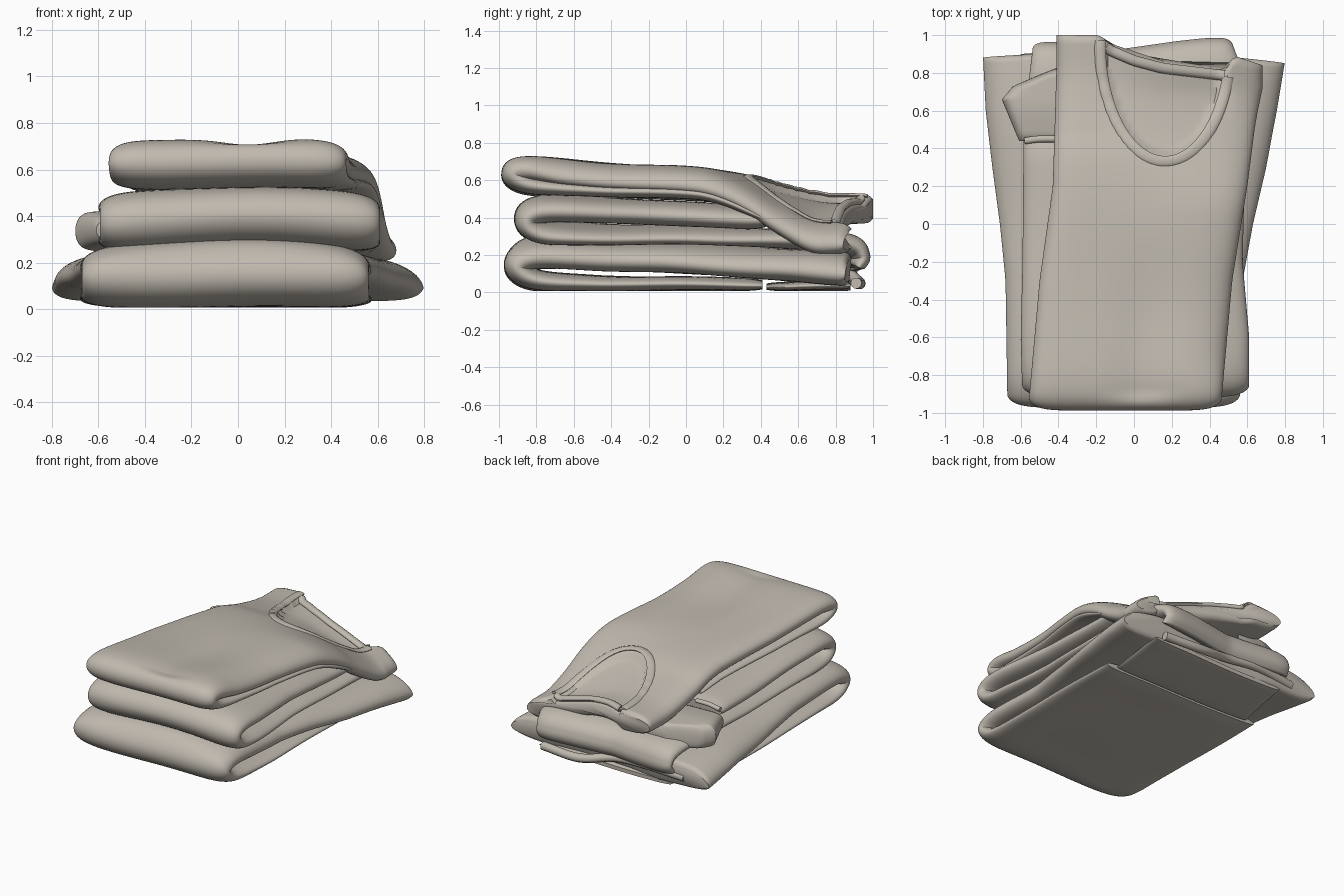
import bpy, bmesh, math
from mathutils import Vector
from mathutils.bvhtree import BVHTree

cube = bpy.data.objects.get("Cube")
if cube:
    bpy.data.objects.remove(cube)

fabric = bpy.data.materials.new("warm_grey_cotton")
fabric.use_nodes = True
COLOUR = (0.53, 0.49, 0.43, 1)
fabric.diffuse_color = COLOUR
fabric.node_tree.nodes["Principled BSDF"].inputs["Base Color"].default_value = COLOUR


def smooth(t):
    t = min(1, max(0, t))
    return t * t * (3 - 2 * t)


def lookup(table, key):
    """Interpolate rows of (key, value, ...) and return the values."""
    if key <= table[0][0]:
        return table[0][1:]
    for a, b in zip(table, table[1:]):
        if key <= b[0]:
            t = (key - a[0]) / (b[0] - a[0])
            return [p + (q - p) * t for p, q in zip(a[1:], b[1:])]
    return table[-1][1:]


def spline(points, steps):
    """Catmull-Rom curve through the points."""
    p = [Vector(q) for q in points]
    p = [2 * p[0] - p[1]] + p + [2 * p[-1] - p[-2]]
    out = []
    for a, b, c, d in zip(p, p[1:], p[2:], p[3:]):
        for i in range(steps):
            t = i / steps
            out.append(0.5 * (2 * b + (c - a) * t + (2 * a - 5 * b + 4 * c - d) * t ** 2
                              + (3 * b - 3 * c + d - a) * t ** 3))
    return out + [p[-2]]


def skin(name, rings):
    """Join closed rings of points into a capped, smooth solid."""
    bm = bmesh.new()
    loops = [[bm.verts.new(v) for v in ring] for ring in rings]
    n = len(loops[0])
    for a, b in zip(loops, loops[1:]):
        for i in range(n):
            j = (i + 1) % n
            bm.faces.new((a[i], a[j], b[j], b[i]))
    bm.faces.new(loops[0])
    bm.faces.new(loops[-1])
    bmesh.ops.recalc_face_normals(bm, faces=bm.faces)
    mesh = bpy.data.meshes.new(name)
    bm.to_mesh(mesh)
    tree = BVHTree.FromBMesh(bm)
    bm.free()
    obj = bpy.data.objects.new(name, mesh)
    bpy.context.collection.objects.link(obj)
    mesh.materials.append(fabric)
    bpy.ops.object.select_all(action='DESELECT')
    obj.select_set(True)
    bpy.context.view_layer.objects.active = obj
    bpy.ops.object.shade_smooth_by_angle(angle=math.radians(50))
    return tree


COLS = 48
SPAN = [math.sin(math.pi / 2 * (2 * i / COLS - 1)) for i in range(COLS + 1)]


def folded(name, spine, edges, back=None, warp=None, steps=9, narrow_below=None):
    """Padded cloth along a (y, z, half thickness) spine, between side edges."""
    path = spline(spine, steps)
    front = min(range(len(path)), key=lambda i: path[i].x)
    y_max = max(p.x for p in path)
    rings = []
    for i, p in enumerate(path):
        t = path[min(i + 1, len(path) - 1)] - path[max(i - 1, 0)]
        n = Vector((-t.y, t.x)).normalized()
        upper = i > front or front == 0
        y_edge = p.x if upper or narrow_below is None else min(p.x, narrow_below)
        xl, xr = lookup(edges, y_edge)
        # soften the very ends of the cloth
        end = min(i, len(path) - 1 - i)
        h = p.z * (0.7, 0.92, 1)[min(end, 2)]
        ring = []
        for side in (1, -1):
            for s in (SPAN if side > 0 else SPAN[-2:0:-1]):
                x = (xl + xr) / 2 + s * (xr - xl) / 2
                off = side * h * math.sqrt(max(0, 1 - abs(s) ** 8))
                y, z = p.x + n.x * off, p.y + n.y * off
                if back:
                    y += smooth((p.x - 0.45) / (y_max - 0.45)) * (lookup(back, x)[0] - y_max)
                z += 0.006 * math.sin(5 * x + 3 * y) * math.cos(4 * y - 2 * x)
                if warp:
                    z += warp(x, y, s, side, upper)
                ring.append((x, y, max(z, 0.008)))
        rings.append(ring)
    return skin(name, rings)


def band(name, points, width, height):
    """Flat ribbed strip that follows a line of points."""
    rings = []
    for i, p in enumerate(points):
        t = points[min(i + 1, len(points) - 1)] - points[max(i - 1, 0)]
        across = Vector((t.y, -t.x, 0)).normalized()
        ring = []
        for k in range(10):
            a = math.tau * k / 10
            ring.append(p + across * width * math.cos(a) + Vector((0, 0, height * math.sin(a))))
        rings.append(ring)
    skin(name, rings)


def drape(tree, points, lift):
    """Drop points in plan onto a surface."""
    out = []
    for x, y in points:
        hit = tree.ray_cast(Vector((x, y, 2)), Vector((0, 0, -1)))[0]
        if hit:
            out.append(hit + Vector((0, 0, lift)))
    return out


# Bottom shirt: short lower panel, wide upper panel with drooping sleeves
def bottom_warp(x, y, s, side, upper):
    if not upper:
        return 0
    arch = 0.018 * (1 - 2 * s * s) * smooth((0.6 - y) / 0.5) * smooth((y + 0.97) / 0.1)
    return arch - 0.025 * smooth((y + 0.3) / 1.1) * s ** 8


folded("bottom_shirt",
       [(0.41, 0.04, 0.032), (0, 0.045, 0.037), (-0.5, 0.05, 0.042), (-0.8, 0.065, 0.055),
        (-0.9, 0.14, 0.074), (-0.8, 0.202, 0.078), (-0.4, 0.192, 0.078), (0, 0.177, 0.078),
        (0.5, 0.15, 0.085), (0.75, 0.13, 0.092), (0.88, 0.118, 0.09)],
       [(-0.95, -0.67, 0.56), (-0.3, -0.68, 0.575), (0, -0.71, 0.63),
        (0.3, -0.75, 0.7), (0.6, -0.785, 0.755), (0.9, -0.8, 0.8)],
       back=[(-0.8, 0.88), (-0.4, 0.9), (0, 0.84), (0.5, 0.88), (0.8, 0.85)],
       warp=bottom_warp, narrow_below=-0.4)
folded("bottom_shirt_back_flap", [(0.43, 0.03, 0.02), (0.7, 0.035, 0.024), (0.88, 0.03, 0.02)],
       [(0.4, -0.6, 0.5), (0.88, -0.5, 0.55)])
band("bottom_shirt_collar",
     spline([(-0.6, 0.87, 0.1), (-0.3, 0.89, 0.12), (-0.05, 0.88, 0.1),
             (0.2, 0.93, 0.05), (0.5, 0.91, 0.05)], 8), 0.03, 0.03)


# Middle shirt: upper panel ends at the hem, lower panel curls down at the back
def middle_warp(x, y, s, side, upper):
    return (0.008 if upper else 0.016) * (1 - 2 * s * s) * smooth((0.6 - y) / 0.5)


folded("middle_shirt",
       [(0.92, 0.13, 0.04), (0.945, 0.19, 0.05), (0.86, 0.255, 0.06), (0.5, 0.285, 0.05),
        (0, 0.3, 0.045), (-0.5, 0.305, 0.048), (-0.77, 0.32, 0.06), (-0.85, 0.39, 0.07),
        (-0.75, 0.44, 0.07), (-0.4, 0.435, 0.065), (0, 0.412, 0.065), (0.43, 0.39, 0.058)],
       [(-0.93, -0.59, 0.61), (-0.6, -0.6, 0.61), (-0.2, -0.59, 0.575),
        (0.43, -0.585, 0.59), (0.75, -0.56, 0.6), (1, -0.53, 0.5)],
       back=[(-0.53, 0.93), (-0.05, 0.88), (0.23, 0.92), (0.49, 0.95)], warp=middle_warp)
folded("middle_shirt_right_sleeve",
       [(0.44, 0.335, 0.06), (0.6, 0.335, 0.08), (0.7, 0.33, 0.085), (0.82, 0.34, 0.07)],
       [(0.42, -0.6, -0.3), (0.66, -0.7, -0.25), (0.73, -0.64, -0.25), (0.82, -0.42, -0.2)])
band("middle_shirt_hem", spline([(-0.58, 0.44, 0.42), (-0.5, 0.45, 0.44), (-0.4, 0.45, 0.44)], 5),
     0.018, 0.015)

# Top shirt: neckline sunk into the upper panel, its left shoulder sagging
NECK_X, NECK_Y, NECK_RX, NECK_RY = 0.165, 0.95, 0.345, 0.62


def top_warp(x, y, s, side, upper):
    z = -0.16 * smooth((y - 0.05) / 0.7) * smooth((x + 0.1) / 0.75)
    if upper:
        z -= 0.035 * max(0, s) ** 4 * smooth((y + 0.95) / 0.3)
        # shallow crease along the front half
        z -= 0.03 * math.exp(-((x - 0.05) / 0.16) ** 2) * smooth((y + 0.97) / 0.1) * smooth(-y / 0.7)
        if side > 0:
            r = math.hypot((x - NECK_X) / NECK_RX, min(0, y - NECK_Y) / NECK_RY)
            z -= 0.042 * smooth((0.98 - r) / 0.09)
    return z


BACK = [(-0.41, 1.0), (-0.18, 1.0), (-0.14, 0.96), (0, 0.9), (0.15, 0.86), (0.49, 0.82),
        (0.53, 0.89), (0.68, 0.84)]
top = folded("top_shirt",
             [(0.42, 0.485, 0.03), (0, 0.53, 0.035), (-0.5, 0.55, 0.038), (-0.82, 0.57, 0.05),
              (-0.92, 0.63, 0.068), (-0.82, 0.662, 0.07), (-0.45, 0.632, 0.066), (0, 0.605, 0.068),
              (0.3, 0.565, 0.07), (0.5, 0.505, 0.075), (0.75, 0.452, 0.08), (0.98, 0.448, 0.075)],
             [(-0.97, -0.56, 0.46), (-0.3, -0.5, 0.52), (0.2, -0.43, 0.6),
              (0.83, -0.41, 0.68), (1, -0.41, 0.68)],
             back=BACK, warp=top_warp, steps=14)
arc = [math.radians(178 + i * 166 / 60) for i in range(61)]
band("top_shirt_collar_front",
     drape(top, [(NECK_X + NECK_RX * math.cos(a), NECK_Y + NECK_RY * math.sin(a)) for a in arc], 0),
     0.03, 0.012)
xs = [-0.15 + i * 0.63 / 24 for i in range(25)]
band("top_shirt_collar_back", drape(top, [(x, lookup(BACK, x)[0] - 0.035) for x in xs], 0.006),
     0.028, 0.02)
